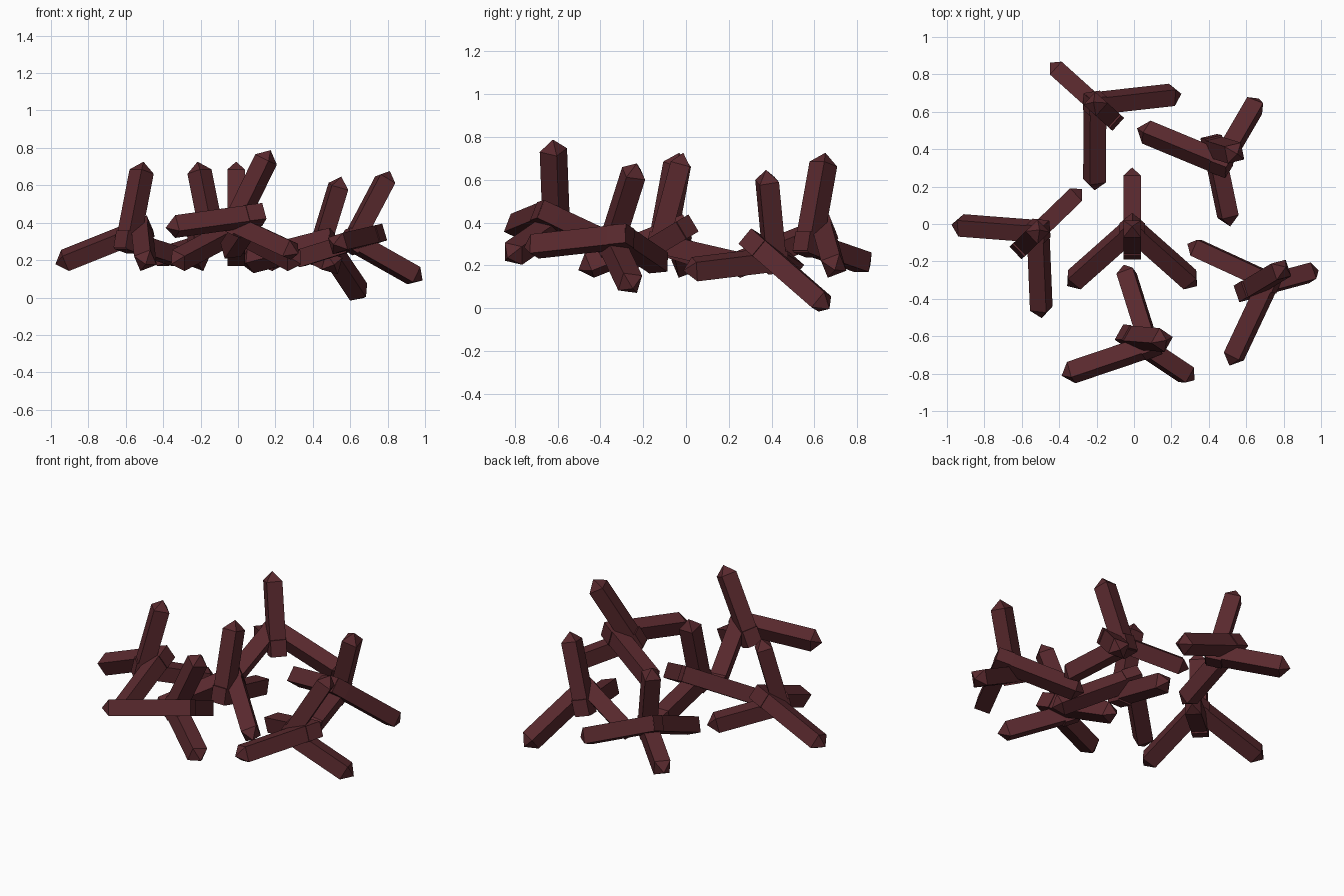
import bpy, bmesh
from math import radians, sin, cos
from mathutils import Matrix, Vector

if "Cube" in bpy.data.objects:
    bpy.data.objects.remove(bpy.data.objects["Cube"])

WIDTH = 0.093    # side of the square bar
POINT = 0.055    # height of the pyramid tip
GAP = 0.06       # half distance between the two bent pairs
HALF = radians(44)

mat = bpy.data.materials.new("dark_red")
mat.diffuse_color = (0.10, 0.022, 0.027, 1)
mat.use_nodes = True
mat.node_tree.nodes["Principled BSDF"].inputs["Base Color"].default_value = mat.diffuse_color


def add_spike(bm, corner, direction, side, back, front):
    """Square bar with a flat rear end and a pyramid tip."""
    d = direction.normalized()
    s = side.normalized()
    t = d.cross(s)
    h = WIDTH / 2
    rings = []
    for dist in (-back, front - POINT):
        rings.append([bm.verts.new(corner + d * dist + s * a * h + t * b * h)
                      for a, b in ((-1, -1), (1, -1), (1, 1), (-1, 1))])
    tip = bm.verts.new(corner + d * front)
    bm.faces.new(rings[0][::-1])
    for i in range(4):
        j = (i + 1) % 4
        bm.faces.new((rings[0][i], rings[0][j], rings[1][j], rings[1][i]))
        bm.faces.new((rings[1][i], rings[1][j], tip))


# One caltrop: two right-angled pairs of spikes, back to back and crossed
mesh = bpy.data.meshes.new("caltrop")
bm = bmesh.new()
c, s = cos(HALF), sin(HALF)
Y, Z = Vector((0, 1, 0)), Vector((0, 0, 1))
rear, fore = Vector((-GAP, 0, 0)), Vector((GAP, 0, 0))
for k in (-1, 1):
    add_spike(bm, rear, Vector((c, 0, k * s)), Y, 0.055, 0.44)
    add_spike(bm, fore, Vector((-c, k * s, 0)), Z, 0.05, 0.50)
bmesh.ops.recalc_face_normals(bm, faces=bm.faces)
bm.to_mesh(mesh)
bm.free()
mesh.materials.append(mat)

# Scatter: name, centre, heading, elevation, roll
PIECES = [
    ("middle_caltrop", (-0.01, -0.075, 0.332), 90, 31, 0),
    ("left_caltrop", (-0.55, -0.075, 0.332), 44, 31, 0),
    ("back_left_caltrop", (-0.17, 0.61, 0.332), 138, 31, 0),
    ("back_right_caltrop", (0.445, 0.37, 0.262), -65, 35.4, -19),
    ("right_caltrop", (0.668, -0.328, 0.317), 21, 15, -7.5),
    ("front_caltrop", (0.032, -0.63, 0.415), -24.5, 22, -12.5),
]
for name, loc, az, el, roll in PIECES:
    ob = bpy.data.objects.new(name, mesh)
    bpy.context.collection.objects.link(ob)
    ob.matrix_world = (Matrix.Translation(loc)
                       @ Matrix.Rotation(radians(az), 4, 'Z')
                       @ Matrix.Rotation(radians(-el), 4, 'Y')
                       @ Matrix.Rotation(radians(roll), 4, 'X'))
